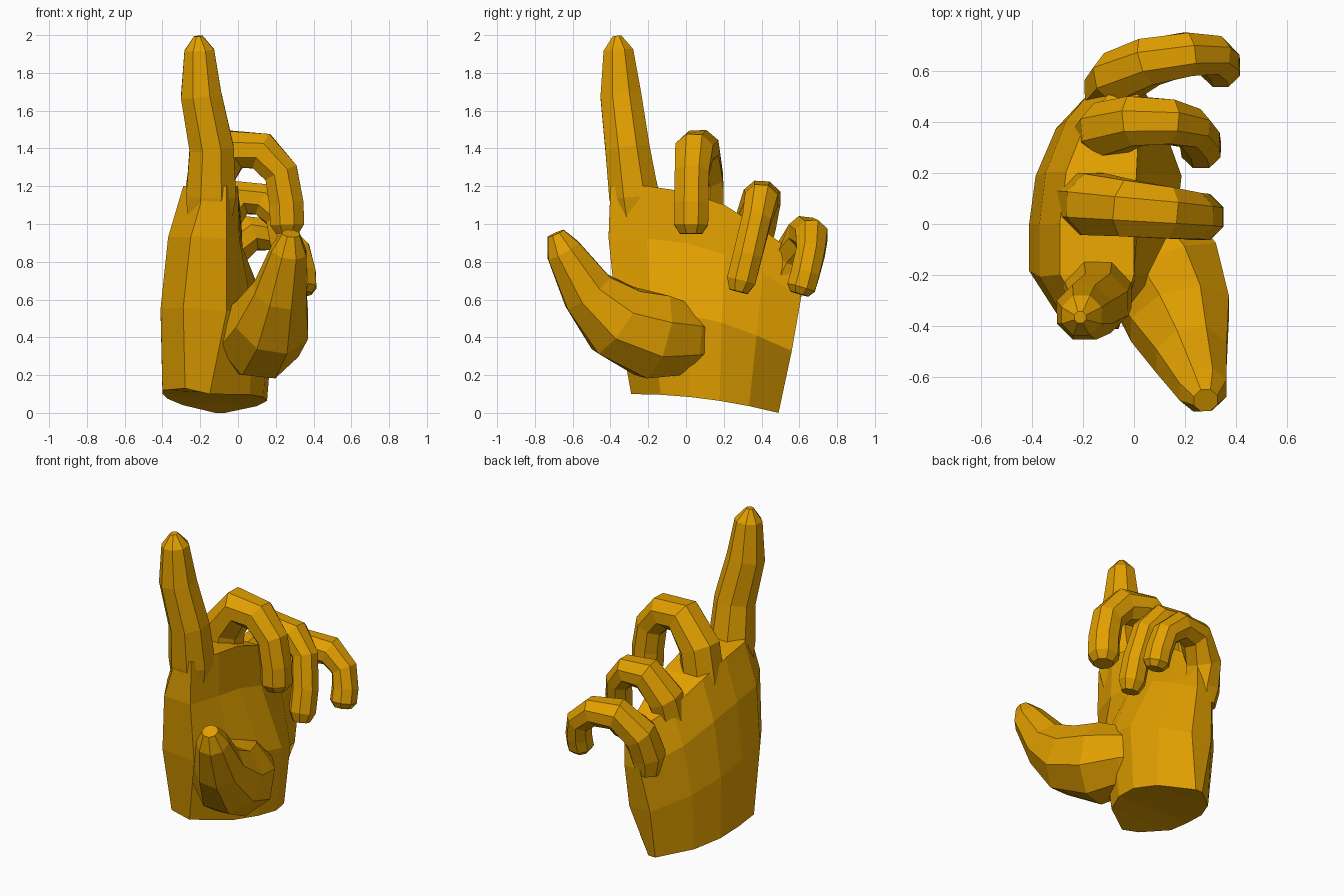
import bpy, bmesh, math
from mathutils import Vector

if "Cube" in bpy.data.objects:
    bpy.data.objects.remove(bpy.data.objects["Cube"])

mat = bpy.data.materials.new("gold_skin")
mat.diffuse_color = (0.76, 0.35, 0, 1)
mat.use_nodes = True
mat.node_tree.nodes["Principled BSDF"].inputs["Base Color"].default_value = mat.diffuse_color


def loft(rings):
    """Faceted skin through equal-sized rings, ends left open."""
    bm = bmesh.new()
    rows = [[bm.verts.new(p) for p in ring] for ring in rings]
    n = len(rows[0])
    for a, b in zip(rows, rows[1:]):
        for i in range(n):
            j = (i + 1) % n
            bm.faces.new((a[i], a[j], b[j], b[i]))
    return bm, rows


def finish(bm, name):
    bmesh.ops.recalc_face_normals(bm, faces=bm.faces)
    mesh = bpy.data.meshes.new(name)
    bm.to_mesh(mesh)
    bm.free()
    mesh.materials.append(mat)
    ob = bpy.data.objects.new(name, mesh)
    bpy.context.collection.objects.link(ob)
    return ob


def digit(name, path, ref=(0, 1, 0), sides=8):
    """Tapered octagonal tube; path items are x, y, z, radius."""
    pts = [Vector(p[:3]) for p in path]
    rings = []
    for k, p in enumerate(pts):
        t = (pts[min(k + 1, len(pts) - 1)] - pts[max(k - 1, 0)]).normalized()
        r = Vector(ref)
        side = (r - t * r.dot(t)).normalized()
        up = t.cross(side)
        rings.append([p + path[k][3] * (side * math.cos(a) + up * math.sin(a))
                      for a in (2 * math.pi * (i + 0.5) / sides for i in range(sides))])
    bm, rows = loft(rings)
    bm.faces.new(rows[0])
    bm.faces.new(rows[-1])
    return finish(bm, name)


def curled(name, base, rise, drop, spread, lean_x, lean_z, r0, r1):
    """Finger that bends joint by joint over the palm; leans shift it in y."""
    x, y, z = base
    # buried root, so the knuckle grows smoothly out of the palm
    path = [(x, y, z - r0, r0 * 0.75), (x, y, z, r0)]
    dx = dz = 0
    for k, deg in enumerate((8, 38, 95, 138, 170, 178)):
        step = (0.19 if k < 2 else 0.145) * (rise if k < 4 else drop)
        dx += spread * step * math.sin(math.radians(deg))
        dz += step * math.cos(math.radians(deg))
        path.append((x + dx, y + lean_x * dx + lean_z * dz, z + dz,
                     r0 + (r1 - r0) * min(1, k / 3)))
    # blunt fingertip
    tip, prev = Vector(path[-1][:3]), Vector(path[-2][:3])
    path.insert(-1, (*tip.lerp(prev, 0.3), r1))
    path[-1] = (*tip, r1 * 0.65)
    return digit(name, path)


# Palm: one cross profile, shifted and bulged at each level from wrist to knuckles
back = (-0.29, -0.41, -0.41, -0.385, -0.305, -0.13)
front = (-0.06, 0.0, 0.0, 0.01, 0.02, 0.02)
heel = (0.0, 0.07, 0.15, 0.16, 0.09, 0.0)
knuckle = (1.2, 1.2, 1.17, 1.1, 0.97, 0.82)
rings = []
for v, y0, y1, shift, bulge, pinch in ((0, -0.29, 0.49, 0.01, 0.9, 0.09),
                                       (0.4, -0.37, 0.56, 0, 1.1, 0),
                                       (0.75, -0.41, 0.61, 0.04, 0.1, 0),
                                       (1, -0.40, 0.61, 0.12, 0, 0)):
    ring = []
    for is_back, cols in ((True, range(6)), (False, range(5, -1, -1))):
        for c in cols:
            u = c / 5
            x = back[c] + shift if is_back else front[c] + bulge * heel[c]
            if c in (0, 5) and not is_back:
                x -= pinch
            z0 = 0.1 * (1 - u * u) + (0.03 * (1 - u) if is_back else 0)
            ring.append((x, y0 + (y1 - y0) * u, z0 + (knuckle[c] - z0) * v))
    rings.append(ring)
bm, rows = loft(rings)
for row in (rows[0], rows[-1]):
    for c in range(5):
        bm.faces.new((row[c], row[c + 1], row[10 - c], row[11 - c]))
hand = finish(bm, "hand")

# Straight index finger
index = digit("index_finger", [(-0.17, -0.24, 0.75, 0.09), (-0.142, -0.275, 1.15, 0.143),
                               (-0.14, -0.31, 1.4, 0.127), (-0.195, -0.345, 1.68, 0.117),
                               (-0.205, -0.358, 1.92, 0.085), (-0.21, -0.365, 1.995, 0.025)])

# Thumb growing out of the heel
thumb = digit("thumb", [(-0.1, 0.2, 0.38, 0.1), (0.03, -0.01, 0.39, 0.2),
                        (0.11, -0.18, 0.41, 0.245), (0.18, -0.37, 0.49, 0.215),
                        (0.225, -0.52, 0.64, 0.152), (0.27, -0.65, 0.86, 0.1),
                        (0.28, -0.69, 0.95, 0.05)], ref=(1, 0, 0))

# Curled fingers
middle = curled("middle_finger", (-0.18, 0.08, 1.04), 1.06, 1.12, 1, -0.12, 0, 0.13, 0.098)
ring_f = curled("ring_finger", (-0.13, 0.325, 0.83), 0.92, 1.35, 1, 0, 0.25, 0.117, 0.083)
little = curled("little_finger", (-0.09, 0.52, 0.68), 0.8, 0.78, 1.3, 0.22, 0.3, 0.112, 0.082)

# Fuse the digits into the palm as one skin
bpy.context.view_layer.objects.active = hand
for d in (index, thumb, middle, ring_f, little):
    mod = hand.modifiers.new("fuse_" + d.name, 'BOOLEAN')
    mod.operation = 'UNION'
    mod.solver = 'EXACT'
    mod.object = d
    bpy.ops.object.modifier_apply(modifier=mod.name)
    bpy.data.objects.remove(d)

# Settle exactly on the ground
low = min(v.co.z for v in hand.data.vertices)
for v in hand.data.vertices:
    v.co.z -= low
